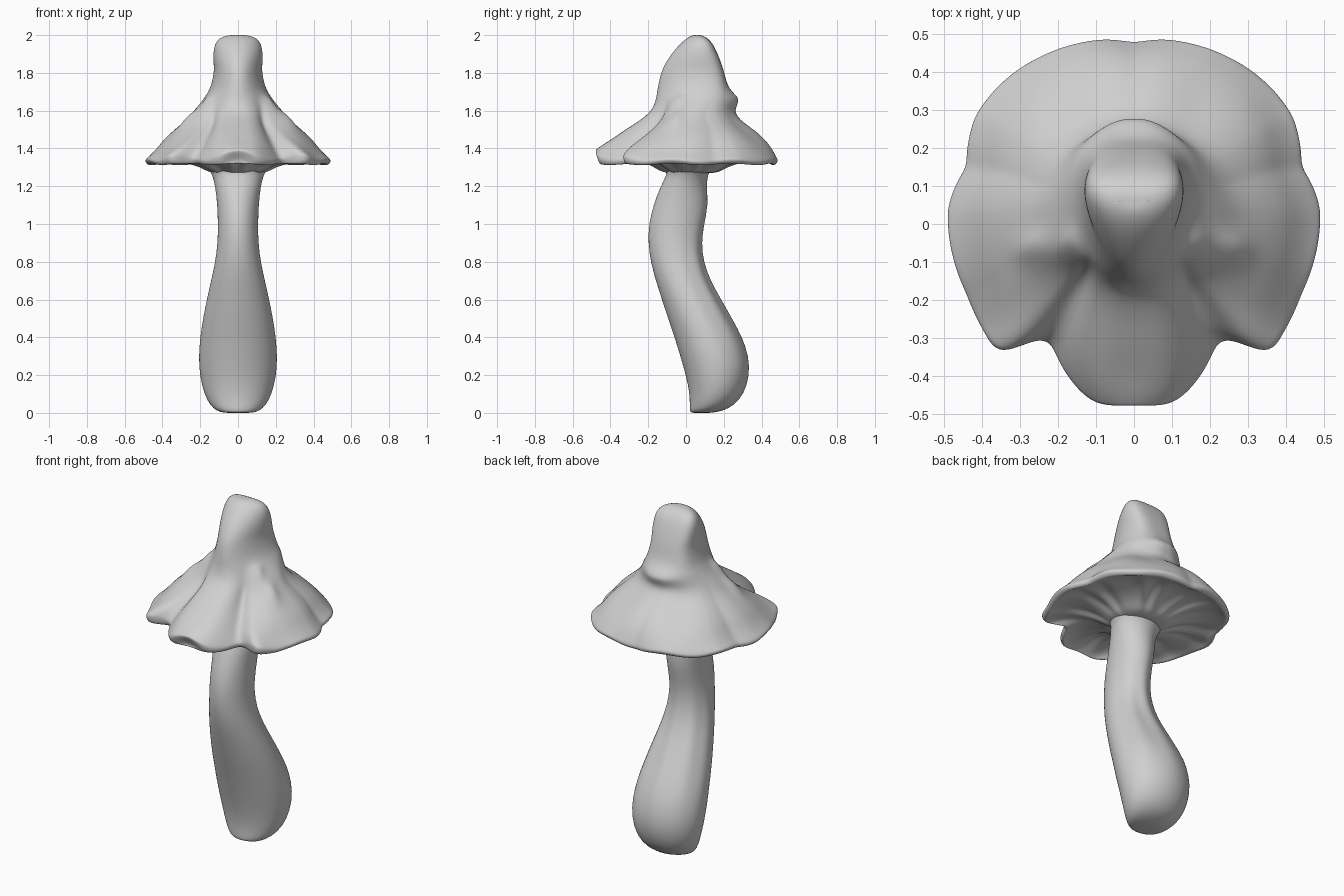
import bpy, bmesh
from math import sin, cos, pi, atan2, hypot, exp, copysign

if "Cube" in bpy.data.objects:
    bpy.data.objects.remove(bpy.data.objects["Cube"], do_unlink=True)

SEG = 96

grey = bpy.data.materials.new("pale grey")
grey.use_nodes = True
grey.diffuse_color = (0.63, 0.63, 0.63, 1)
grey.node_tree.nodes["Principled BSDF"].inputs["Base Color"].default_value = grey.diffuse_color


def loft(name, rings, subdivisions):
    """Skin a stack of closed rings, fill both ends and smooth the result."""
    bm = bmesh.new()
    loops = [[bm.verts.new(p) for p in ring] for ring in rings]
    for low, high in zip(loops, loops[1:]):
        for i in range(len(low)):
            j = (i + 1) % len(low)
            bm.faces.new((low[i], low[j], high[j], high[i]))
    for loop in (loops[0], loops[-1]):
        centre = bm.verts.new(sum((v.co for v in loop), loop[0].co * 0) / len(loop))
        for i, v in enumerate(loop):
            bm.faces.new((v, loop[(i + 1) % len(loop)], centre))
    bmesh.ops.recalc_face_normals(bm, faces=bm.faces)
    for f in bm.faces:
        f.smooth = True
    mesh = bpy.data.meshes.new(name)
    bm.to_mesh(mesh)
    bm.free()
    mesh.materials.append(grey)
    obj = bpy.data.objects.new(name, mesh)
    bpy.context.collection.objects.link(obj)
    smooth = obj.modifiers.new("smooth", 'SUBSURF')
    smooth.levels = smooth.render_levels = subdivisions


def bell(x, width):
    return exp(-(x / width) ** 2)


# Angles run from the front (0) round the left side to the back (pi)
ANGLES = [2 * pi * i / SEG for i in range(SEG)]

# Stem: height, half width, front y, back y
STEM = [
    (0, .08, .025, .14), (.012, .115, .02, .2), (.04, .147, .02, .255),
    (.1, .18, .02, .307), (.2, .203, 0, .337), (.3, .208, -.03, .331),
    (.4, .2, -.06, .297), (.5, .185, -.095, .24), (.6, .165, -.127, .182),
    (.7, .142, -.16, .125), (.8, .12, -.187, .09), (.9, .107, -.2, .08),
    (1, .106, -.197, .095), (1.1, .109, -.172, .118), (1.2, .12, -.135, .108),
    (1.26, .135, -.1, .115), (1.3, .16, -.105, .135), (1.33, .2, -.13, .17),
]


def stem_ring(z, half, front, back):
    ring = []
    for a in ANGLES:
        # soft lengthwise folds down the back
        fold = 1 + .03 * cos(8 * a) * max(0, -cos(a)) * bell(z - .65, .25)
        ring.append((half * sin(a) * fold,
                     (front + back) / 2 - (back - front) / 2 * cos(a) * fold, z))
    return ring


loft("stem", [stem_ring(*row) for row in STEM], 1)

# Rim outline of the cap, left half from front to back
RIM = [
    (0, -.482), (.09, -.478), (.13, -.455), (.18, -.395), (.215, -.325),
    (.24, -.303), (.28, -.312), (.325, -.345), (.37, -.33), (.405, -.27),
    (.44, -.19), (.475, -.1), (.492, .03), (.48, .08), (.442, .15),
    (.44, .2), (.42, .28), (.37, .35), (.3, .41), (.2, .46), (.08, .485), (0, .476),
]
POLAR = [(atan2(x, -y), hypot(x, y)) for x, y in RIM]


def rim_radius(a):
    a = min(a, 2 * pi - a)
    for (a0, r0), (a1, r1) in zip(POLAR, POLAR[1:]):
        if a <= a1:
            return r0 + (r1 - r0) * (a - a0) / (a1 - a0)
    return POLAR[-1][1]


# Cap top: height, half width, front y, back y, share of the lobed rim outline
CAP = [
    (1.312, .47, -.455, .46, 1), (1.326, .488, -.475, .48, 1),
    (1.342, .49, -.48, .482, 1), (1.36, .468, -.472, .472, 1),
    (1.4, .428, -.445, .452, .95), (1.45, .39, -.39, .415, .85),
    (1.5, .335, -.32, .36, .65), (1.55, .275, -.24, .285, .45),
    (1.6, .233, -.18, .25, .25), (1.65, .19, -.162, .243, .1),
    (1.68, .17, -.155, .235, 0), (1.72, .145, -.15, .22, 0),
    (1.8, .126, -.133, .203, 0), (1.85, .129, -.11, .187, 0),
    (1.9, .131, -.077, .168, 0), (1.95, .124, -.035, .145, 0),
    (1.985, .1, .005, .115, 0), (2, .05, .035, .08, 0),
]
# Lumps beside the horn: x, y, height, size, amount
LUMPS = [(.16, -.05, 1.62, .04, .025), (.25, -.06, 1.54, .04, .02)]


def cap_ring(z, half, front, back, lobed):
    mid, depth = (front + back) / 2, (back - front) / 2
    ring = []
    for a in ANGLES:
        s, c = sin(a), cos(a)
        turn = min(a, 2 * pi - a)
        r = rim_radius(a)
        wedge = min(1, max(0, (z - 1.6) / .1))
        # horn is squarer behind, and widest towards the back
        across = copysign(abs(s) ** (1 - .25 * wedge * (c < 0)), s)
        x = half * across * (1 - lobed) + r * s * half / .49 * lobed
        y = mid - depth * (c * (1 - lobed) + r * c / .48 * lobed)
        y += .33 * depth * wedge * s * s
        # valleys between the front tongue and side lobes, and at the back
        valley = 1 - .2 * bell(turn - .72, .28) * bell(z - 1.52, .09)
        valley -= .06 * bell(turn - 2.6, .25) * bell(z - 1.5, .08)
        x, y = x * valley, mid + (y - mid) * valley
        # small overhanging ledge at the back of the horn
        y += .045 * bell(z - 1.66, .035) * bell(pi - turn, .55)
        # rolled lips on the tongue and side lobes, and a gently wavy rim
        h = z
        if 1.34 < z < 1.44:
            h += (.042 * bell(turn, .25) + .02 * bell(turn - .85, .14)) * (1.44 - z) / .1
        if 1.32 < z < 1.335:
            y += .035 * bell(turn, .16)
        h += .007 * cos(9 * a) * bell(z - 1.33, .03)
        for lx, ly, lz, size, amount in LUMPS:
            d = hypot(hypot(abs(x) - lx, y - ly), z - lz)
            x += copysign(amount * bell(d, size), x)
            h += amount * bell(d, size)
        ring.append((x, y, h))
    return ring


# Underside: share of rim size, height; ridged like gills and hollow under the tongue
UNDER = [(.27, 1.268), (.37, 1.298), (.5, 1.322), (.68, 1.338), (.82, 1.334), (.92, 1.322)]


def gill_ring(scale, z):
    ring = []
    for a in ANGLES:
        r = rim_radius(a) * scale + (1 - scale) * .02
        depth = sin(pi * (scale - .27) / .73)
        ridge = depth * (.006 * cos(16 * a) + .003 * cos(23 * a))
        hollow = depth * .02 * bell(min(a, 2 * pi - a), .5)
        ring.append((r * sin(a), -r * cos(a) + .03 * (1 - scale), z + ridge + hollow))
    return ring


rings = [gill_ring(*row) for row in UNDER] + [cap_ring(*row) for row in CAP]
loft("cap", rings, 2)
